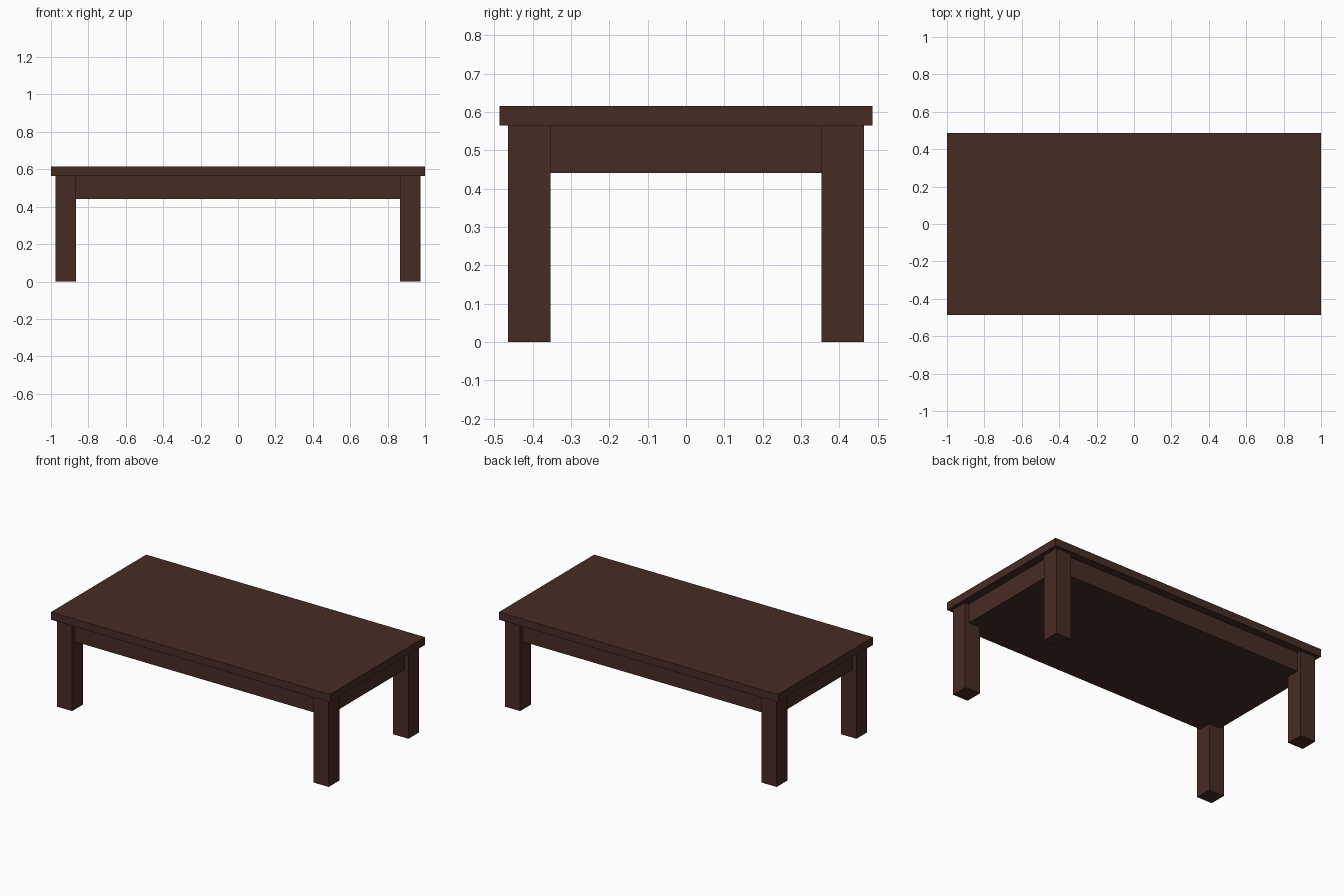
import bpy

if "Cube" in bpy.data.objects:
    bpy.data.objects.remove(bpy.data.objects["Cube"])

wood = bpy.data.materials.new("dark_wood")
wood.diffuse_color = (0.062, 0.025, 0.017, 1.0)
wood.use_nodes = True
wood.node_tree.nodes["Principled BSDF"].inputs["Base Color"].default_value = wood.diffuse_color


def box(name, lo, hi):
    """Axis-aligned box between two corners."""
    bpy.ops.mesh.primitive_cube_add(size=1, location=[(a + b) / 2 for a, b in zip(lo, hi)])
    ob = bpy.context.object
    ob.name = name
    ob.scale = [b - a for a, b in zip(lo, hi)]
    bpy.ops.object.transform_apply(location=False, rotation=False, scale=True)
    ob.data.materials.append(wood)
    return ob


TOP_Z, UNDER_Z, APRON_Z = 0.615, 0.565, 0.44

# Overhanging top
box("table_top", (-1, -0.487, UNDER_Z), (1, 0.487, TOP_Z))

# Solid apron block, slightly recessed from the legs' outer faces
box("apron", (-0.947, -0.437, APRON_Z), (0.947, 0.437, UNDER_Z))

# Four square legs
for sx, side in ((-1, "left"), (1, "right")):
    for sy, end in ((-1, "front"), (1, "back")):
        x, y = sx * 0.92, sy * 0.409
        box(f"{end}_{side}_leg", (x - 0.055, y - 0.055, 0), (x + 0.055, y + 0.055, UNDER_Z))
